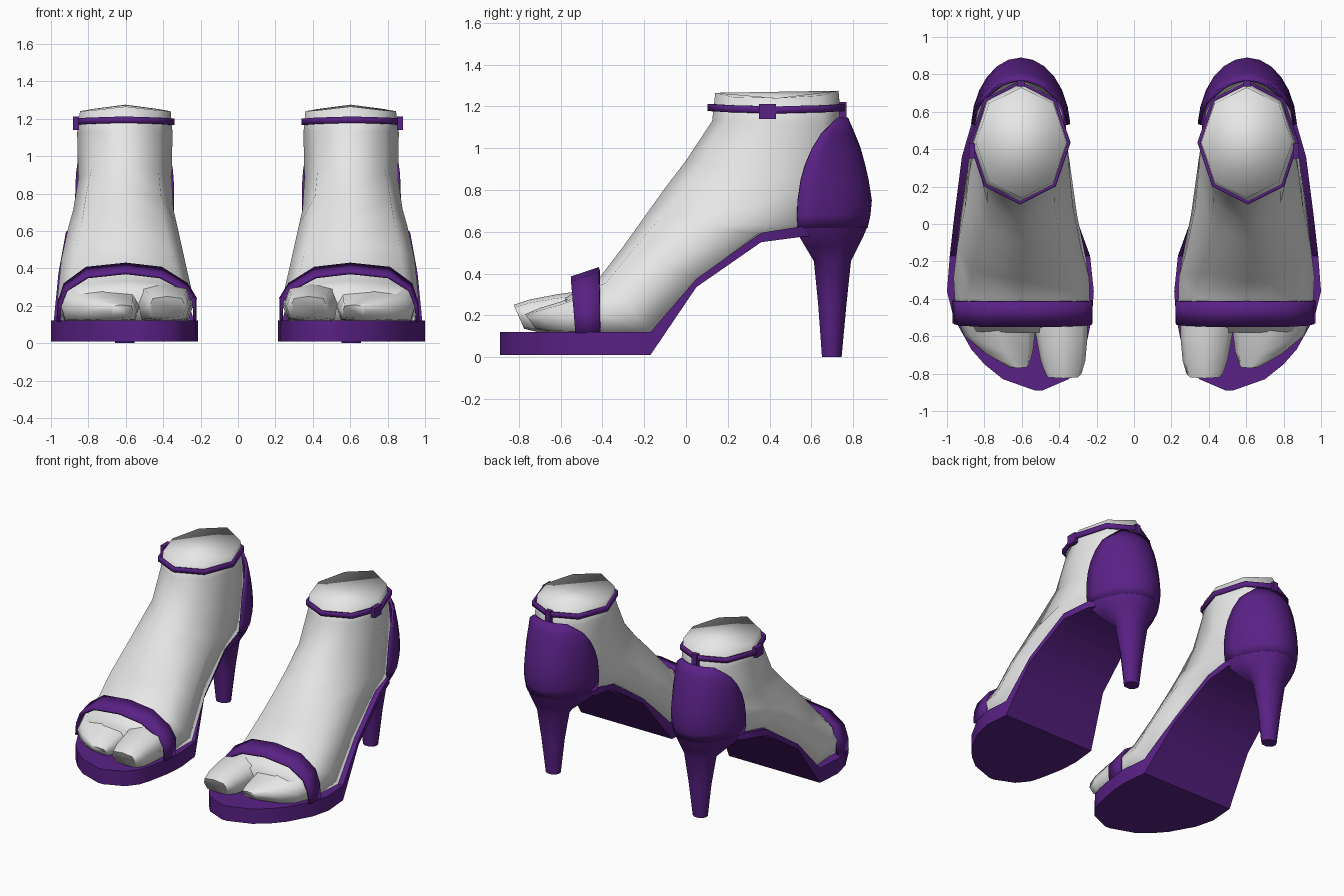
import bpy, bmesh, math
from mathutils import Vector


def material(name, rgb):
    m = bpy.data.materials.new(name)
    m.diffuse_color = (*rgb, 1)
    return m


PURPLE = material("purple leather", (0.10, 0.015, 0.235))
SKIN = material("pale grey skin", (0.80, 0.80, 0.80))


def loft(name, rings, mat, closed=True, caps=True, thick=0, angle=40):
    """Skin a row of equal-length point rings, then mirror for the other foot."""
    bm = bmesh.new()
    rows = [[bm.verts.new(p) for p in r] for r in rings]
    n = len(rows[0])
    for a, b in zip(rows, rows[1:]):
        for i in range(n if closed else n - 1):
            j = (i + 1) % n
            bm.faces.new((a[i], a[j], b[j], b[i]))
    if caps and closed:
        bm.faces.new(rows[0][::-1])
        bm.faces.new(rows[-1])
    bmesh.ops.recalc_face_normals(bm, faces=bm.faces[:])
    me = bpy.data.meshes.new(name)
    bm.to_mesh(me)
    bm.free()
    me.materials.append(mat)
    ob = bpy.data.objects.new(name, me)
    bpy.context.collection.objects.link(ob)
    bpy.ops.object.select_all(action='DESELECT')
    bpy.context.view_layer.objects.active = ob
    ob.select_set(True)
    bpy.ops.object.shade_smooth_by_angle(angle=math.radians(angle))
    if thick:
        s = ob.modifiers.new("thickness", 'SOLIDIFY')
        s.thickness, s.offset = thick, 0
    ob.modifiers.new("other_foot", 'MIRROR')
    return ob


def section(top, bottom, x0, x1, k, low=None):
    """Eight-sided ring spanning two (y, z) points and an x range; low squares the underside."""
    low = low or k
    cx, hw = (x0 + x1) / 2, (x1 - x0) / 2
    t, b = Vector(top), Vector(bottom)
    mid, half = (t + b) / 2, (t - b) / 2
    pts = []
    for u, v in ((1, 0), (k, k), (0, 1), (-k, k), (-1, 0), (-low, -low), (0, -1), (low, -low)):
        p = mid + half * v
        pts.append((cx + hw * u, p.x, p.y))
    return pts


def box(name, x0, x1, y0, y1, z0, z1):
    rings = [[(x0, y0, z), (x1, y0, z), (x1, y1, z), (x0, y1, z)] for z in (z0, z1)]
    loft(name, rings, PURPLE)


# foot from the ankle cut down to the ball, with a saddle-shaped cut
foot_rings = [section(*s) for s in (
    ((0.14, 1.265), (0.73, 1.275), 0.36, 0.845, 0.71),
    ((0.125, 1.13), (0.745, 1.12), 0.35, 0.86, 0.71),
    ((0.0, 0.94), (0.80, 0.82), 0.355, 0.855, 0.72),
    ((-0.10, 0.81), (0.66, 0.62), 0.345, 0.88, 0.75, 0.85),
    ((-0.20, 0.67), (0.36, 0.585), 0.325, 0.905, 0.75, 0.93),
    ((-0.30, 0.53), (0.06, 0.365), 0.285, 0.945, 0.76, 0.94),
    ((-0.41, 0.385), (-0.16, 0.11), 0.24, 0.965, 0.78, 0.94),
    ((-0.50, 0.335), (-0.42, 0.11), 0.235, 0.955, 0.80, 0.92),
    ((-0.58, 0.28), (-0.55, 0.11), 0.25, 0.91, 0.80, 0.9))]
foot_rings[0] = [(x, y, z - 0.03 * abs(x - 0.6025) / 0.2425) for x, y, z in foot_rings[0]]
loft("foot", foot_rings, SKIN, angle=100)

# toes, with fronts sloping back underneath
loft("big_toe", [section(*s, 0.8, 0.86) for s in (
    ((-0.48, 0.32), (-0.48, 0.11), 0.245, 0.55),
    ((-0.62, 0.30), (-0.62, 0.115), 0.25, 0.52),
    ((-0.75, 0.275), (-0.71, 0.12), 0.26, 0.50),
    ((-0.825, 0.25), (-0.775, 0.135), 0.28, 0.475))], SKIN, angle=75)
loft("small_toes", [section(*s, 0.82, 0.88) for s in (
    ((-0.48, 0.31), (-0.48, 0.11), 0.52, 0.95),
    ((-0.60, 0.265), (-0.59, 0.115), 0.53, 0.91),
    ((-0.70, 0.235), (-0.66, 0.12), 0.54, 0.81),
    ((-0.77, 0.205), (-0.72, 0.135), 0.56, 0.68))], SKIN, angle=75)

# sole with flat platform and rising shank
loft("sole", [[(x0, y, zb), (x1, y, zb), (x1, y, zt), (x0, y, zt)]
              for y, x0, x1, zb, zt in (
    (-0.89, 0.49, 0.53, 0.01, 0.12), (-0.83, 0.35, 0.70, 0.01, 0.12),
    (-0.75, 0.285, 0.80, 0.01, 0.12), (-0.67, 0.26, 0.87, 0.01, 0.12),
    (-0.50, 0.225, 0.965, 0.01, 0.12), (-0.36, 0.215, 1.0, 0.01, 0.12),
    (-0.17, 0.235, 0.985, 0.01, 0.12), (0.05, 0.315, 0.96, 0.335, 0.375),
    (0.36, 0.36, 0.92, 0.55, 0.595), (0.55, 0.365, 0.865, 0.575, 0.625),
    (0.66, 0.44, 0.77, 0.585, 0.625))], PURPLE)

CX = 0.606


def arc_row(z, front, back, c, hw):
    """Half-ellipse row wrapping the heel from one front edge to the other."""
    b = back - c
    t0 = math.asin((front - c) / b)
    return [(CX + hw * math.cos(t), c + b * math.sin(t), z)
            for t in (t0 + (math.pi - 2 * t0) * i / 12 for i in range(13))]


# cup wrapping the back of the foot
loft("heel_cup", [arc_row(z, f, b, 0.50, hw) for z, f, b, hw in (
    (0.62, 0.535, 0.862, 0.246), (0.68, 0.532, 0.875, 0.255),
    (0.75, 0.535, 0.882, 0.258), (0.85, 0.55, 0.866, 0.258),
    (0.92, 0.57, 0.85, 0.256), (1.0, 0.605, 0.828, 0.252),
    (1.07, 0.65, 0.80, 0.25), (1.145, 0.725, 0.768, 0.24))],
    PURPLE, closed=False, thick=0.016)

# tapering heel flowing out of the cup
loft("heel", [arc_row(*r) for r in (
    (0.63, 0.53, 0.871, 0.50, 0.255), (0.58, 0.54, 0.85, 0.52, 0.232),
    (0.53, 0.57, 0.825, 0.60, 0.185), (0.46, 0.612, 0.79, 0.695, 0.12),
    (0.25, 0.633, 0.768, 0.698, 0.084), (0.0, 0.651, 0.745, 0.696, 0.053))],
    PURPLE, angle=50)

# ankle strap, its back loop and the buckle
strap_rows = []
for dz in (-0.017, 0.017):
    strap_rows.append([(0.61 + 0.262 * math.cos(a), 0.435 + 0.322 * math.sin(a),
                        1.183 + 0.012 * math.sin(a) ** 2 + dz)
                       for a in (math.tau * i / 8 for i in range(8))])
loft("ankle_strap", strap_rows, PURPLE, caps=False, thick=0.018)
box("back_loop", 0.585, 0.625, 0.735, 0.768, 1.11, 1.222)
box("buckle", 0.85, 0.882, 0.35, 0.43, 1.14, 1.212)

# toe strap: front edge sits lower than the back edge
arch = ((0.232, 0.115), (0.229, 0.24), (0.275, 0.315), (0.41, 0.40), (0.60, 0.422),
        (0.81, 0.40), (0.925, 0.315), (0.955, 0.22), (0.962, 0.115))
front_edge, back_edge = [], []
for x, z in arch:
    lift = max(0, min(1, (z - 0.12) / 0.28))
    front_edge.append((x + (0.6 - x) * 0.03 * lift, -0.53 - 0.018 * lift, z - 0.045 * lift))
    back_edge.append((x, -0.41 - 0.005 * lift, z))
loft("toe_strap", [front_edge, back_edge], PURPLE, closed=False, thick=0.018)
